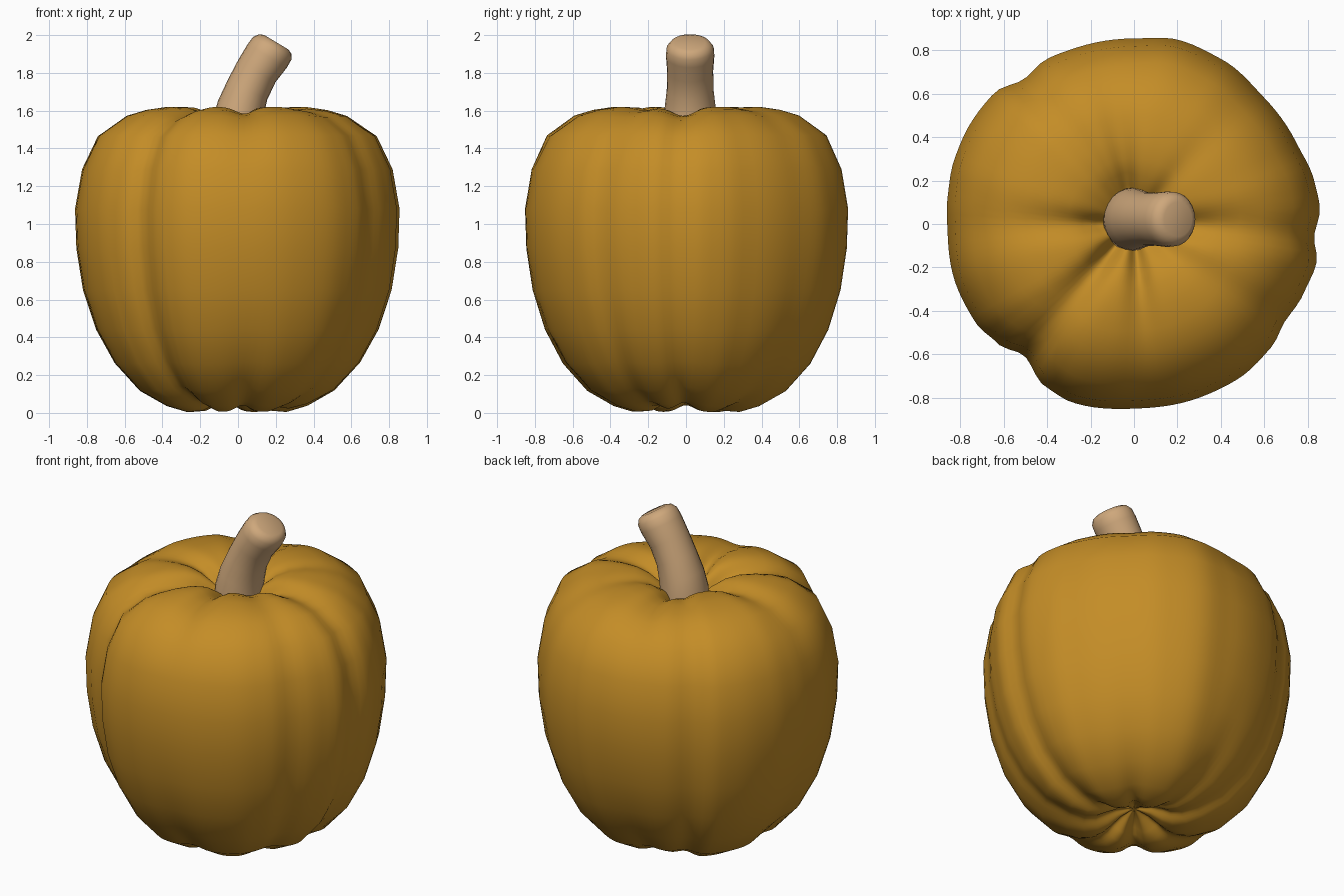
import bpy, bmesh, math
from mathutils import Vector

if "Cube" in bpy.data.objects:
    bpy.data.objects.remove(bpy.data.objects["Cube"])


def material(name, rgb):
    m = bpy.data.materials.new(name)
    m.diffuse_color = (*rgb, 1)
    m.use_nodes = True
    m.node_tree.nodes["Principled BSDF"].inputs["Base Color"].default_value = m.diffuse_color
    return m


def make_object(name, bm, mat):
    bmesh.ops.recalc_face_normals(bm, faces=bm.faces)
    me = bpy.data.meshes.new(name)
    bm.to_mesh(me)
    bm.free()
    for p in me.polygons:
        p.use_smooth = True
    me.materials.append(mat)
    ob = bpy.data.objects.new(name, me)
    bpy.context.collection.objects.link(ob)
    return ob


def skin(bm, rings):
    """Bridge closed rings of points and close both ends with a fan."""
    vs = [[bm.verts.new(p) for p in r] for r in rings]
    n = len(vs[0])
    for a, b in zip(vs, vs[1:]):
        for i in range(n):
            j = (i + 1) % n
            bm.faces.new((a[i], a[j], b[j], b[i]))
    for r, src in ((vs[0], rings[0]), (vs[-1], rings[-1])):
        c = bm.verts.new(sum((Vector(p) for p in src), Vector()) / n)
        for i in range(n):
            bm.faces.new((r[i], r[(i + 1) % n], c))


# Outline seen from above: (degrees, radius)
OUTLINE = [(-178, .86), (-163, .867), (-148, .86), (-139, .836), (-130, .79), (-118, .855),
           (-110, .87), (-87, .85), (-69, .855), (-54, .86), (-42, .85), (-33, .828),
           (-22, .845), (-12, .86), (-4, .832), (5, .86), (14, .854), (26, .837), (44, .836),
           (62, .86), (77, .873), (90, .855), (109, .855), (118, .86), (127, .838),
           (137, .883), (148, .885), (160, .88), (172, .868)]

# Grooves: (degrees, width, depth at top, at the middle, at bottom)
GROOVES = [(-130, 10, .10, .0, .07), (-85, 9, .06, .0, .05), (-2, 11, .08, .0, .07),
           (100, 10, .07, .0, .06), (122, 9, .04, .0, .05), (180, 10, .06, .0, .05),
           (-35, 12, .03, .0, .05), (50, 9, .02, .0, .04)]

# Side profile from bottom to top: (radius, height)
PROFILE = [(.03, .10), (.09, .075), (.15, .035), (.21, .01), (.29, .005), (.39, .035), (.53, .115),
           (.66, .26), (.755, .44), (.82, .65), (.853, .87), (.86, 1.08), (.825, 1.29),
           (.745, 1.47), (.60, 1.575), (.50, 1.605), (.40, 1.62), (.30, 1.618),
           (.22, 1.595), (.15, 1.55), (.09, 1.50), (.03, 1.48)]


def outline(a):
    pts = OUTLINE + [(OUTLINE[0][0] + 360, OUTLINE[0][1])]
    a = (a + 178) % 360 - 178
    for (a0, r0), (a1, r1) in zip(pts, pts[1:]):
        if a0 <= a <= a1:
            t = (a - a0) / (a1 - a0)
            return r0 + (r1 - r0) * t * t * (3 - 2 * t)
    return .86


def groove(a, r, z):
    top = z > 1
    # strongest part way out from the axis, gone at the widest girth
    fade = max(0, 1 - r / .84) ** .8 * min(1, r / .15)
    d = 0
    for g, w, dt, dm, db in GROOVES:
        off = abs((a - g + 180) % 360 - 180)
        wide = w * (1 + .8 * max(0, .5 - r))
        d += (dt if top else db) * math.exp(-(off / wide) ** 2)
    return d * fade


# Body with lobes
N = 120
bm = bmesh.new()
rings = []
for k, (r, z) in enumerate(PROFILE):
    p = PROFILE[max(k - 1, 0)]
    q = PROFILE[min(k + 1, len(PROFILE) - 1)]
    t = Vector((q[0] - p[0], q[1] - p[1])).normalized()
    nr, nz = t.y, -t.x
    ring = []
    for i in range(N):
        deg = i * 360 / N
        a = math.radians(deg)
        s = outline(deg) / .86
        d = groove(deg, r, z)
        rr = max(.01, r * s - nr * d)
        ring.append((rr * math.cos(a), rr * math.sin(a), max(0, z - nz * d)))
    rings.append(ring)
skin(bm, rings)
make_object("body", bm, material("golden skin", (.55, .265, .02)))

# Bent stem: (x, z, lean in degrees, radius)
STEM = [(-.01, 1.42, 5, .14), (-.005, 1.52, 12, .135), (.015, 1.61, 20, .128),
        (.05, 1.71, 27, .117), (.10, 1.81, 31, .115), (.155, 1.89, 31, .121),
        (.181, 1.93, 31, .118), (.197, 1.953, 31, .10), (.203, 1.962, 31, .075)]
bm = bmesh.new()
rings = []
for x, z, lean, r in STEM:
    l = math.radians(lean)
    rings.append([(x + r * math.cos(b) * math.cos(l), .022 + 1.06 * r * math.sin(b),
                   z - r * math.cos(b) * math.sin(l))
                  for b in (2 * math.pi * i / 24 for i in range(24))])
skin(bm, rings)
make_object("stem", bm, material("tan stem", (.62, .39, .20)))
